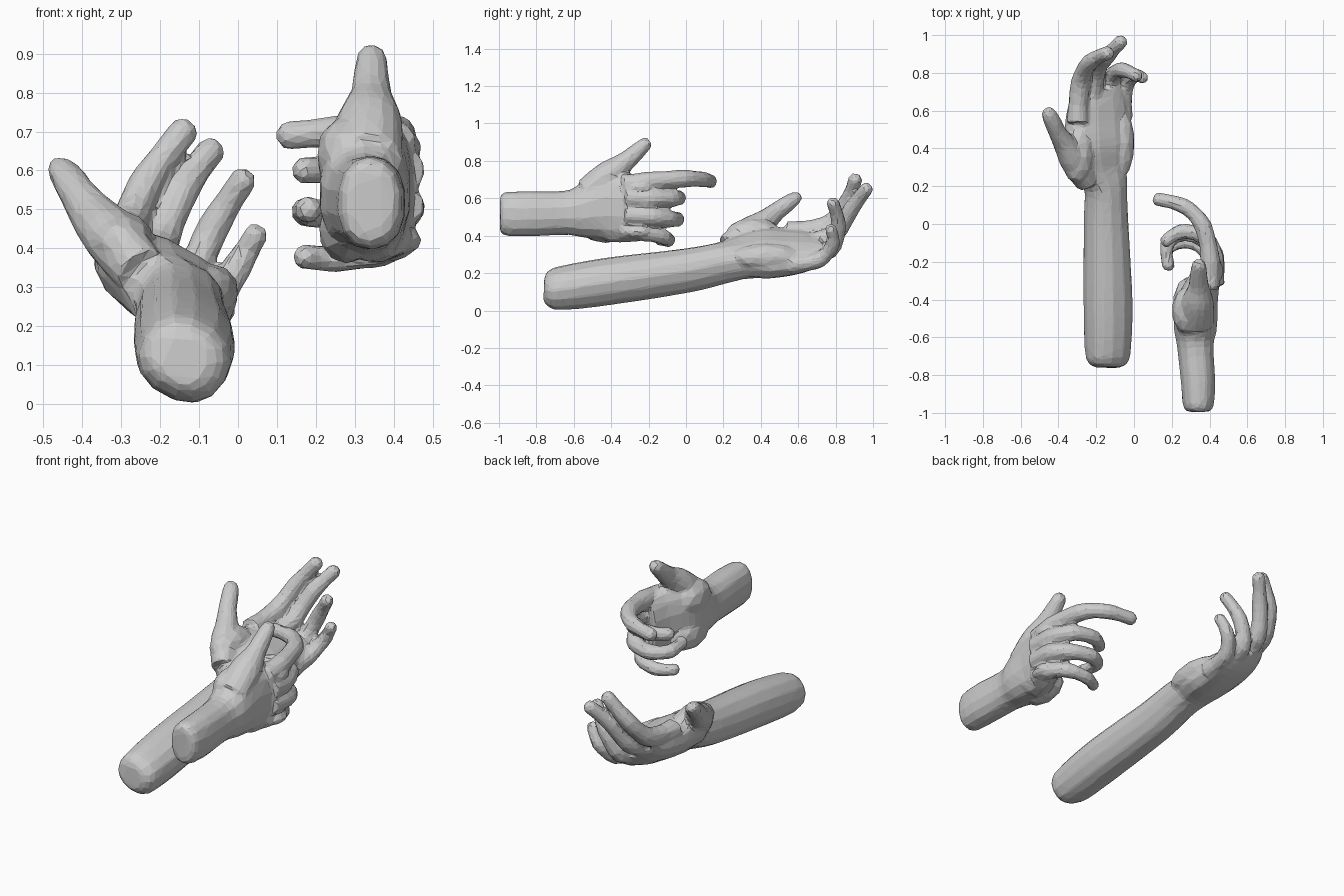
import bpy, bmesh, math
from mathutils import Vector


def catmull(p, i, t):
    # smooth interpolation between control rows i and i+1
    a, b = p[max(i - 1, 0)], p[i]
    c, d = p[i + 1], p[min(i + 2, len(p) - 1)]
    return [0.5 * (2 * q + (r - o) * t + (2 * o - 5 * q + 4 * r - s) * t * t
                   + (3 * q - o - 3 * r + s) * t ** 3) for o, q, r, s in zip(a, b, c, d)]


def loft(bm, rows, wide, steps=4, sides=14, power=1.0):
    # rows: x, y, z, half width (along 'wide'), half thickness; power < 1 is boxier
    pts = [catmull(rows, i, k / steps) for i in range(len(rows) - 1) for k in range(steps)]
    pts.append(list(rows[-1]))
    rings = []
    n = len(pts)

    def box(c):
        return math.copysign(abs(c) ** power, c)

    for i, p in enumerate(pts):
        t = (Vector(pts[min(i + 1, n - 1)][:3]) - Vector(pts[max(i - 1, 0)][:3])).normalized()
        u = Vector(wide)
        u = (u - t * u.dot(t)).normalized()
        v = t.cross(u)
        rings.append([bm.verts.new(Vector(p[:3]) + u * p[3] * box(math.cos(a)) + v * p[4] * box(math.sin(a)))
                      for a in (2 * math.pi * k / sides for k in range(sides))])
    for r, s in zip(rings, rings[1:]):
        for k in range(sides):
            j = (k + 1) % sides
            bm.faces.new((r[k], r[j], s[j], s[k]))
    bm.faces.new(rings[0][::-1])
    bm.faces.new(rings[-1])


def finger(bm, joints, r, wide):
    # knuckles are thicker than the spans between; the tip is rounded
    rows = []
    m = len(joints) - 1
    for i, j in enumerate(joints):
        k = r * (1.1 - 0.4 * i / m)
        rows.append([*j, k, k])
        if i < m:
            mid = catmull(joints, i, 0.5)
            k = r * (1.03 - 0.4 * (i + 0.5) / m)
            rows.append([*mid, k, k])
    end = Vector(joints[-1])
    d = (end - Vector(joints[-2])).normalized()
    for f, s in ((0.35, 0.55), (0.55, 0.3)):
        rows.append([*(end + d * r * f), r * s, r * s])
    loft(bm, rows, wide, 2, 10)


def mound(bm, loc, size):
    ret = bmesh.ops.create_icosphere(bm, subdivisions=2, radius=1)
    for v in ret['verts']:
        v.co = Vector(loc) + Vector([c * s for c, s in zip(v.co, size)])


def finish(bm, name, ratio):
    # fuse the overlapping parts into one skin, then reduce to broad facets
    bmesh.ops.recalc_face_normals(bm, faces=bm.faces)
    me = bpy.data.meshes.new(name)
    bm.to_mesh(me)
    bm.free()
    ob = bpy.data.objects.new(name, me)
    bpy.context.collection.objects.link(ob)
    m = ob.modifiers.new("fuse", 'REMESH')
    m.mode = 'VOXEL'
    m.voxel_size = 0.01
    m = ob.modifiers.new("soften", 'SMOOTH')
    m.factor = 0.5
    m.iterations = 5
    m = ob.modifiers.new("facets", 'DECIMATE')
    m.ratio = ratio


# ---- open arm, palm turned up ----
bm = bmesh.new()
tilt = (-0.87, 0, 0.49)
loft(bm, [(-0.138, -0.76, 0.115, .06, .06), (-0.138, -0.735, 0.115, .105, .09),
          (-0.138, -0.66, 0.12, .122, .112), (-0.138, -0.4, 0.158, .128, .122),
          (-0.148, 0, 0.213, .115, .116), (-0.15, 0.2, 0.256, .112, .108),
          (-0.175, 0.3, 0.285, .155, .1), (-0.188, 0.42, 0.308, .195, .108),
          (-0.19, 0.55, 0.313, .19, .095), (-0.185, 0.66, 0.325, .17, .075),
          (-0.178, 0.73, 0.352, .14, .045)], tilt, power=0.88)
# palm pads
mound(bm, (-0.3, 0.36, 0.415), (.087, .15, .08))
mound(bm, (-0.068, 0.43, 0.285), (.072, .19, .075))
# thumb
loft(bm, [(-0.25, 0.22, 0.34, .06, .07), (-0.315, 0.33, 0.42, .075, .075),
          (-0.365, 0.42, 0.475, .06, .065), (-0.405, 0.485, 0.53, .048, .05),
          (-0.43, 0.54, 0.57, .046, .044), (-0.452, 0.585, 0.602, .04, .034),
          (-0.46, 0.61, 0.618, .024, .018)], tilt)
# four fingers
for joints, r in (
        ([(-0.298, 0.54, 0.42), (-0.285, 0.74, 0.45), (-0.235, 0.855, 0.57), (-0.14, 0.905, 0.70)], .055),
        ([(-0.225, 0.60, 0.35), (-0.205, 0.79, 0.405), (-0.145, 0.885, 0.545), (-0.07, 0.965, 0.65)], .054),
        ([(-0.14, 0.60, 0.285), (-0.12, 0.77, 0.325), (-0.06, 0.815, 0.46), (0.013, 0.785, 0.575)], .051),
        ([(-0.055, 0.56, 0.245), (-0.05, 0.71, 0.27), (0.0, 0.785, 0.355), (0.046, 0.775, 0.435)], .047)):
    finger(bm, joints, r, tilt)
finish(bm, "open_arm", 0.055)

# ---- reaching hand, palm turned sideways ----
bm = bmesh.new()
up = (0, 0, 1)
loft(bm, [(.34, -0.995, .517, .085, .045), (.34, -0.97, .517, .115, .08),
          (.34, -0.85, .517, .122, .092), (.325, -0.65, .522, .118, .098),
          (.325, -0.55, .53, .145, .116), (.332, -0.43, .555, .19, .114),
          (.37, -0.3, .548, .185, .085), (.392, -0.2, .545, .165, .063)], up, power=0.9)
# palm pads
mound(bm, (.28, -0.46, .64), (.08, .13, .1))
mound(bm, (.28, -0.43, .45), (.075, .15, .09))
# thumb
loft(bm, [(.33, -0.52, .63, .085, .095), (.338, -0.41, .725, .08, .085),
          (.342, -0.33, .79, .055, .055), (.342, -0.27, .842, .046, .046),
          (.343, -0.215, .892, .036, .038), (.343, -0.195, .908, .02, .022)], up)
# four fingers, curling inward
for joints, r in (
        ([(.40, -0.33, .67), (.405, -0.2, .69), (.365, -0.01, .705), (.265, 0.095, .70), (.13, 0.13, .69)], .054),
        ([(.425, -0.32, .60), (.425, -0.18, .60), (.375, -0.07, .60), (.25, -0.04, .602), (.17, -0.09, .60)], .052),
        ([(.425, -0.32, .51), (.43, -0.18, .502), (.38, -0.09, .49), (.26, -0.05, .487), (.175, -0.11, .493), (.182, -0.22, .50)], .05),
        ([(.395, -0.34, .43), (.405, -0.22, .415), (.36, -0.12, .392), (.25, -0.095, .375), (.17, -0.14, .378)], .047)):
    finger(bm, joints, r, up)
# knuckles
for y, z in ((-0.25, .66), (-0.22, .575), (-0.22, .49), (-0.26, .42)):
    mound(bm, (.435, y, z), (.037, .07, .034))
finish(bm, "reaching_hand", 0.065)
